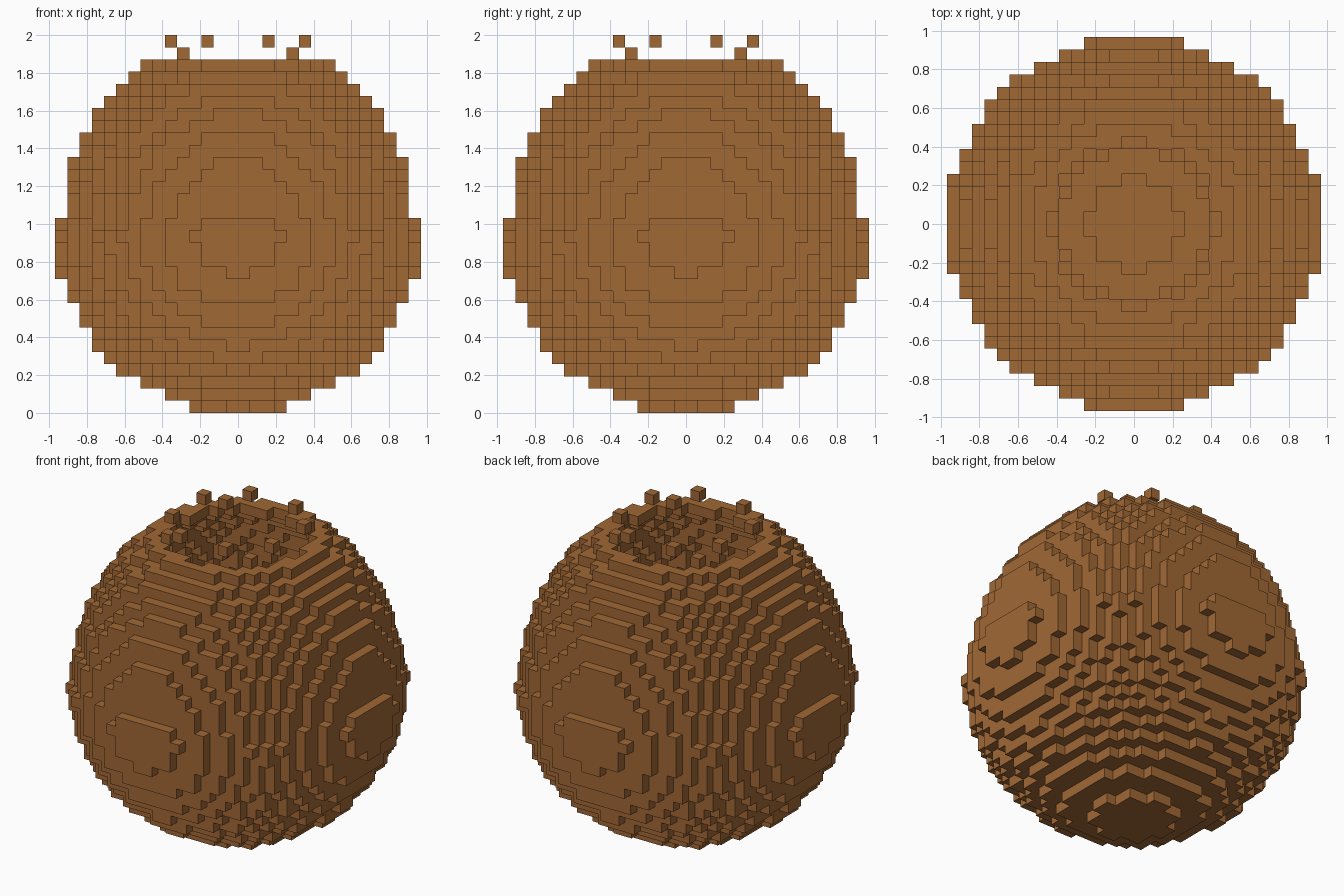
import bpy
import bmesh
from mathutils import Vector

VOXEL = 2 / 31          # edge of one block
HALF = 15               # blocks from the axis to the widest side
RIM = 28                # top layer of the hollow ball

cube = bpy.data.objects.get("Cube")
if cube:
    bpy.data.objects.remove(cube, do_unlink=True)

brown = bpy.data.materials.new("warm_brown")
brown.use_nodes = True
colour = (0.352, 0.138, 0.036, 1)
brown.diffuse_color = colour
brown.node_tree.nodes["Principled BSDF"].inputs["Base Color"].default_value = colour

STEPS = [Vector(d) for d in
         ((1, 0, 0), (-1, 0, 0), (0, 1, 0), (0, -1, 0), (0, 0, 1), (0, 0, -1))]


def layer_radius_squared(k):
    """Round lower half, slightly narrower and taller upper half."""
    h = k + 0.5 - HALF
    if k < HALF:
        return 224.5 - h * h
    if k == HALF:
        return 217
    if k == RIM + 1:
        return 43.5     # width of the opening
    return 14.5 ** 2 * (1 - (h / 16.2) ** 2)


def neighbours(cell):
    return [(cell[0] + int(d.x), cell[1] + int(d.y), cell[2] + int(d.z)) for d in STEPS]


def build_blocks(name, cells):
    """Make one mesh from the exposed faces of a set of grid cells."""
    bm = bmesh.new()
    for cell in cells:
        centre = Vector(cell) + Vector((0.5, 0.5, 0.5))
        for d, other in zip(STEPS, neighbours(cell)):
            if other in cells:
                continue
            u = Vector((d.y, d.z, d.x))
            v = d.cross(u)
            corners = [centre + (d + a * u + b * v) / 2
                       for a, b in ((-1, -1), (1, -1), (1, 1), (-1, 1))]
            bm.faces.new([bm.verts.new(c * VOXEL) for c in corners])
    bmesh.ops.remove_doubles(bm, verts=bm.verts, dist=VOXEL / 100)
    mesh = bpy.data.meshes.new(name)
    bm.to_mesh(mesh)
    bm.free()
    mesh.materials.append(brown)
    obj = bpy.data.objects.new(name, mesh)
    bpy.context.collection.objects.link(obj)
    return obj


# Hollow ball: the outer cells of a solid, left open above the rim
solid = set()
for k in range(RIM + 2):
    limit = layer_radius_squared(k)
    for i in range(-HALF, HALF):
        for j in range(-HALF, HALF):
            if (i + 0.5) ** 2 + (j + 0.5) ** 2 <= limit:
                solid.add((i, j, k))
shell = {c for c in solid
         if c[2] <= RIM and any(n not in solid for n in neighbours(c))}
build_blocks("hollow_ball", shell)

# Loose blocks in a ring above the opening, mirrored in both directions
loose = set()
for i, j, k in ((5, 2, RIM + 2), (2, 5, RIM + 2), (4, 4, RIM + 1)):
    for x in (i, -1 - i):
        for y in (j, -1 - j):
            loose.add((x, y, k))
build_blocks("rim_blocks", loose)
